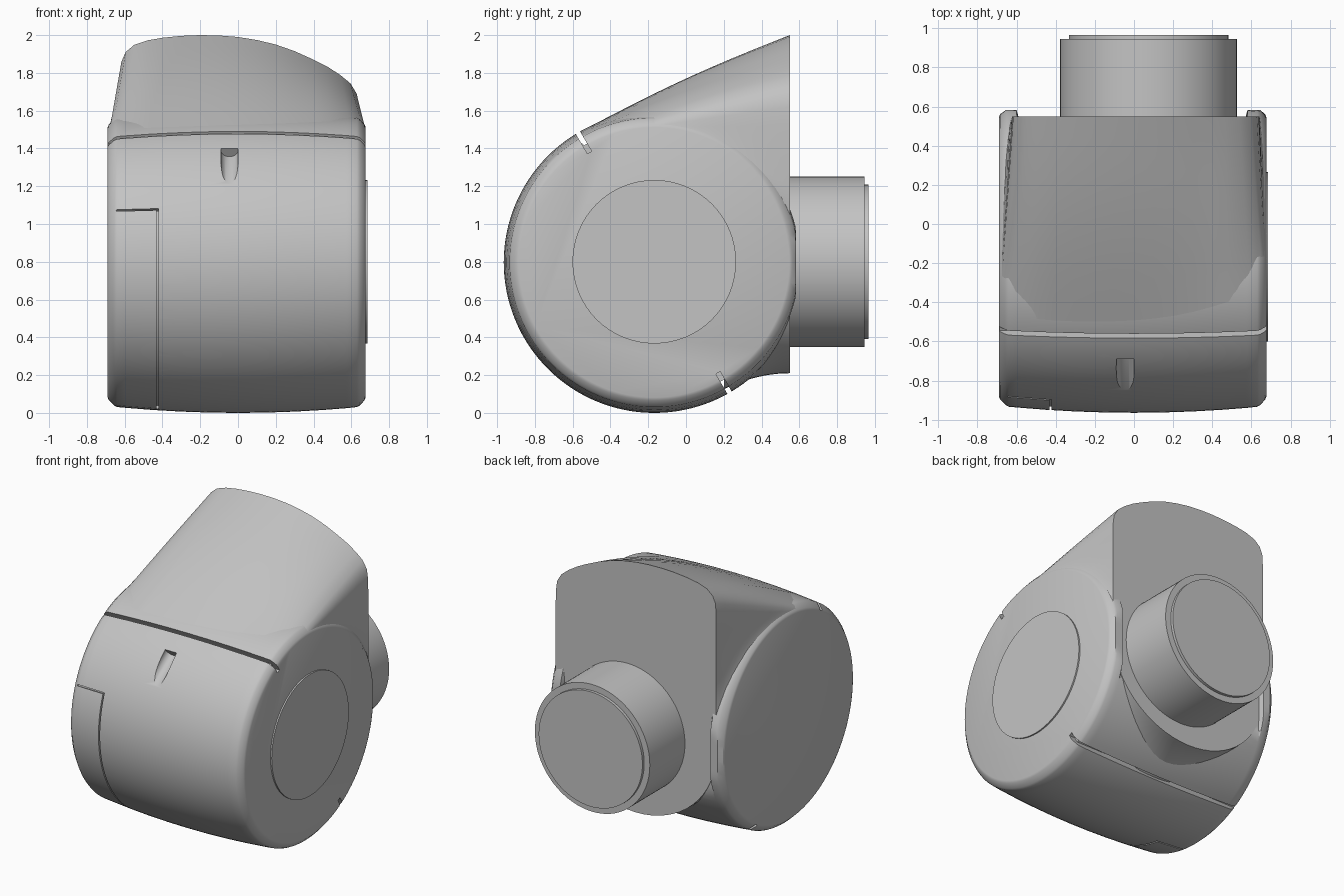
import bpy, bmesh, math
from mathutils import Vector, Matrix

cube = bpy.data.objects.get("Cube")
if cube:
    bpy.data.objects.remove(cube)

grey = bpy.data.materials.new("light_grey")
grey.use_nodes = True
COL = (0.55, 0.55, 0.55, 1)
grey.diffuse_color = COL
grey.node_tree.nodes["Principled BSDF"].inputs["Base Color"].default_value = COL

CY, CZ = -0.168, 0.797      # barrel axis
BACK = 0.55                 # back plate plane


def finish(name, bm):
    bmesh.ops.recalc_face_normals(bm, faces=bm.faces[:])
    me = bpy.data.meshes.new(name)
    bm.to_mesh(me)
    bm.free()
    ob = bpy.data.objects.new(name, me)
    bpy.context.collection.objects.link(ob)
    me.materials.append(grey)
    return ob


def activate(ob):
    bpy.ops.object.select_all(action='DESELECT')
    ob.select_set(True)
    bpy.context.view_layer.objects.active = ob


def smooth(ob, angle=30):
    activate(ob)
    bpy.ops.object.shade_smooth_by_angle(angle=math.radians(angle))


def cut(ob, cutter):
    activate(ob)
    mod = ob.modifiers.new("cut", 'BOOLEAN')
    mod.operation, mod.solver, mod.object = 'DIFFERENCE', 'EXACT', cutter
    bpy.ops.object.modifier_apply(modifier=mod.name)
    bpy.data.objects.remove(cutter)


def cylinder(name, p0, p1, r, segs=64, bevel=0.0):
    p0, p1 = Vector(p0), Vector(p1)
    d = p1 - p0
    bm = bmesh.new()
    m = Matrix.Translation((p0 + p1) / 2) @ d.to_track_quat('Z', 'Y').to_matrix().to_4x4()
    bmesh.ops.create_cone(bm, cap_ends=True, segments=segs, radius1=r, radius2=r,
                          depth=d.length, matrix=m)
    return finish(name, bm)


def radial_box(angle, x0, x1, r0, r1, width):
    """Thin box in a radial plane of the barrel."""
    a = math.radians(angle)
    r = (r0 + r1) / 2
    m = (Matrix.Translation(((x0 + x1) / 2, CY + r * math.cos(a), CZ + r * math.sin(a)))
         @ Matrix.Rotation(a - math.pi / 2, 4, 'X')
         @ Matrix.Diagonal((x1 - x0, width, r1 - r0, 1)))
    bm = bmesh.new()
    bmesh.ops.create_cube(bm, size=1, matrix=m)
    return finish("slot_cutter", bm)


def arc_cutter(x0, x1, r0, r1, a0, a1, n=48):
    """Rectangular section swept around the barrel axis."""
    bm = bmesh.new()
    rings = []
    for i in range(n + 1):
        a = math.radians(a0 + (a1 - a0) * i / n)
        rings.append([bm.verts.new((x, CY + r * math.cos(a), CZ + r * math.sin(a)))
                      for x, r in ((x0, r0), (x1, r0), (x1, r1), (x0, r1))])
    for a, b in zip(rings, rings[1:]):
        for k in range(4):
            bm.faces.new((a[k], a[k - 1], b[k - 1], b[k]))
    bm.faces.new(rings[0])
    bm.faces.new(rings[-1])
    return finish("arc_cutter", bm)


def barrel_radius(x):
    return 0.797 - 0.076 * min(abs(x), 0.65) ** 2


# Barrel: crowned lathe around x with chamfered ends, flattened behind the plate
prof = [(-0.69, 0.715), (-0.684, 0.73), (-0.655, 0.758), (-0.64, 0.766)]
prof += [(x, barrel_radius(x)) for x in (-0.6, -0.59, -0.45, -0.3, -0.15, 0, 0.15, 0.3, 0.45, 0.57, 0.58)]
prof += [(0.63, 0.766), (0.645, 0.758), (0.67, 0.73), (0.676, 0.715)]
SEG = 128
bm = bmesh.new()
rings = []
for x, r in prof:
    lim = BACK - 0.004 if -0.595 < x < 0.575 else 0.582
    rings.append([bm.verts.new((x, min(lim, CY + r * math.cos(2 * math.pi * i / SEG)),
                                CZ + r * math.sin(2 * math.pi * i / SEG))) for i in range(SEG)])
for a, b in zip(rings, rings[1:]):
    for i in range(SEG):
        bm.faces.new((a[i - 1], a[i], b[i], b[i - 1]))
bm.faces.new(rings[0])
bm.faces.new(rings[-1])
barrel = finish("barrel", bm)

# Split lines across the barrel, deeper at the right end
for ang in (120.5, -60):
    cut(barrel, radial_box(ang, -0.75, 0.75, 0.722, 0.9, 0.026))
    cut(barrel, radial_box(ang, 0.63, 0.75, 0.675, 0.9, 0.026))

# Door seam: side groove plus top and bottom grooves
cut(barrel, arc_cutter(-0.432, -0.422, 0.765, 0.85, 159, 262))
for ang in (159, 262):
    cut(barrel, radial_box(ang, -0.645, -0.422, 0.755, 0.85, 0.009))

# Scooped finger slot on the front
d = Vector((0, 0.8, 0.6))
start = Vector((-0.045, -0.867, 1.256))
cut(barrel, cylinder("scoop_cutter", start - d * 0.15, start + d * 0.228, 0.046, 32))
smooth(barrel)

# Neck: back plate outline, joined by tangent lines to the barrel
top = [(0.64, 0.8), (0.64, 1.0), (0.64, 1.2), (0.64, 1.4), (0.64, 1.52), (0.638, 1.62), (0.628, 1.69),
       (0.595, 1.745), (0.54, 1.79), (0.47, 1.835), (0.4, 1.87), (0.3, 1.915), (0.2, 1.95), (0.1, 1.974),
       (0, 1.99), (-0.1, 1.998), (-0.2, 2.0), (-0.3, 1.996), (-0.4, 1.986), (-0.48, 1.972), (-0.55, 1.948),
       (-0.595, 1.91), (-0.617, 1.86), (-0.622, 1.78), (-0.622, 1.65), (-0.622, 1.5), (-0.622, 1.3),
       (-0.622, 1.1), (-0.622, 0.8)]
STEPS = 10
bm = bmesh.new()
cols = []
for xp, zp in top:
    edge = min(1, max(0, (abs(xp) - 0.5) / 0.12))       # 0 on top, 1 on the flanks
    r = barrel_radius(xp) * (1 - edge) + 0.715 * edge
    x0 = xp * 1.02 * (1 - edge) + math.copysign(0.676 if xp > 0 else 0.688, xp) * edge
    dy, dz = BACK - CY, zp - CZ
    a = math.atan2(dz, dy) + math.acos(min(1, r / math.hypot(dy, dz)))
    p0 = Vector((x0, CY + r * math.cos(a), CZ + r * math.sin(a)))
    p1 = Vector((xp, BACK, zp))
    bulge = Vector((0, math.cos(a), math.sin(a))) * 0.02 * (1 - edge)
    cols.append([p0.lerp(p1, i / STEPS) + bulge * math.sin(math.pi * i / STEPS)
                 for i in range(STEPS + 1)])
# Rounded lip under the plate, flaring into the barrel
for k in range(1, 32):
    a = math.pi + math.pi * k / 32
    x, z = 0.009 + 0.631 * math.cos(a), 0.8 + 0.59 * math.sin(a)
    cols.append([Vector((x, 0.2 + (BACK - 0.2) * i / STEPS,
                         z + 0.085 * math.sin(a) * (1 - i / STEPS) ** 2)) for i in range(STEPS + 1)])
vc = [[bm.verts.new(p) for p in c] for c in cols]
for j in range(len(vc)):
    a, b = vc[j - 1], vc[j]
    for i in range(STEPS):
        bm.faces.new((a[i], a[i + 1], b[i + 1], b[i]))
bm.faces.new([c[-1] for c in vc])
neck = finish("neck_with_back_plate", bm)
smooth(neck, 35)

# Round spout at the back with a stepped end
smooth(cylinder("spout", (0.075, 0.4, 0.8), (0.075, 0.945, 0.8), 0.452, 96))
smooth(cylinder("spout_end", (0.075, 0.9, 0.8), (0.075, 0.965, 0.8), 0.408, 96))

# Thin round cover on the right end
smooth(cylinder("end_cover", (0.66, CY, CZ + 0.003), (0.686, CY, CZ + 0.003), 0.433, 64))
